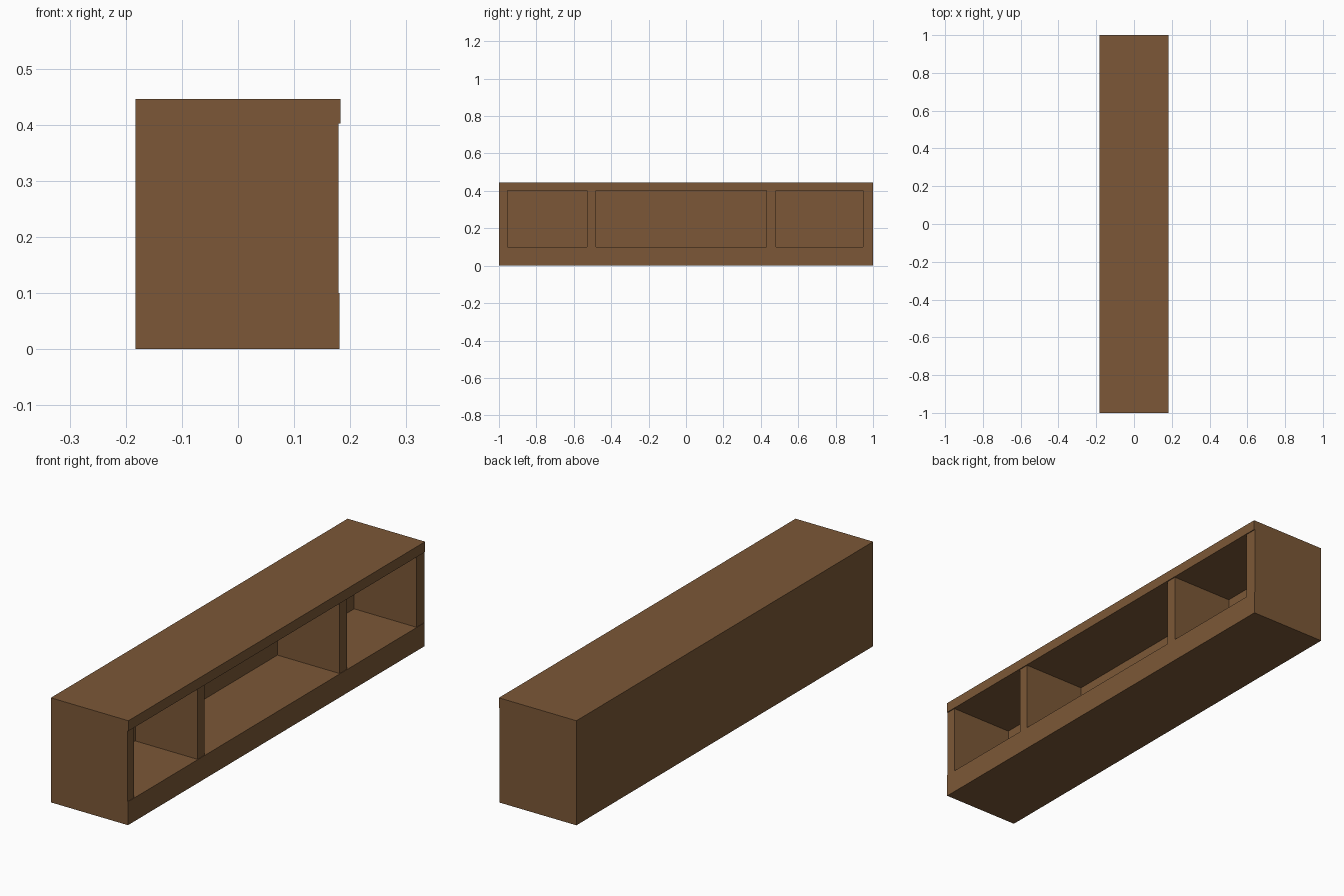
import bpy
import bmesh
from mathutils import Matrix, Vector

default_cube = bpy.data.objects.get("Cube")
if default_cube:
    bpy.data.objects.remove(default_cube, do_unlink=True)

# Single brown wood colour
WOOD = (0.2, 0.097, 0.038, 1.0)
wood = bpy.data.materials.new("brown wood")
wood.use_nodes = True
wood.diffuse_color = WOOD
wood.node_tree.nodes["Principled BSDF"].inputs["Base Color"].default_value = WOOD


def board(name, x, y, z):
    """Flat-faced board spanning the given (low, high) ranges."""
    low, high = map(Vector, zip(x, y, z))
    bm = bmesh.new()
    place = Matrix.Translation((low + high) / 2) @ Matrix.Diagonal((*(high - low), 1))
    bmesh.ops.create_cube(bm, size=1, matrix=place)
    mesh = bpy.data.meshes.new(name)
    bm.to_mesh(mesh)
    bm.free()
    mesh.materials.append(wood)
    obj = bpy.data.objects.new(name, mesh)
    bpy.context.collection.objects.link(obj)
    return obj


BACK, INNER = -0.183, -0.115
BASE, SHELF, HEIGHT = 0.1, 0.402, 0.446

# Base, top and thick back panel
board("base", (BACK, 0.181), (-1, 1), (0, BASE))
board("top_board", (BACK, 0.183), (-1, 1), (SHELF, HEIGHT))
board("back_panel", (BACK, INNER), (-1, 1), (BASE, SHELF))

# Uprights, set back a hair, framing three open compartments
uprights = {
    "front_end_panel": (-1, -0.955),
    "front_divider": (-0.528, -0.482),
    "rear_divider": (0.43, 0.48),
    "rear_end_panel": (0.947, 1),
}
for name, span in uprights.items():
    board(name, (INNER, 0.179), span, (BASE, SHELF))
